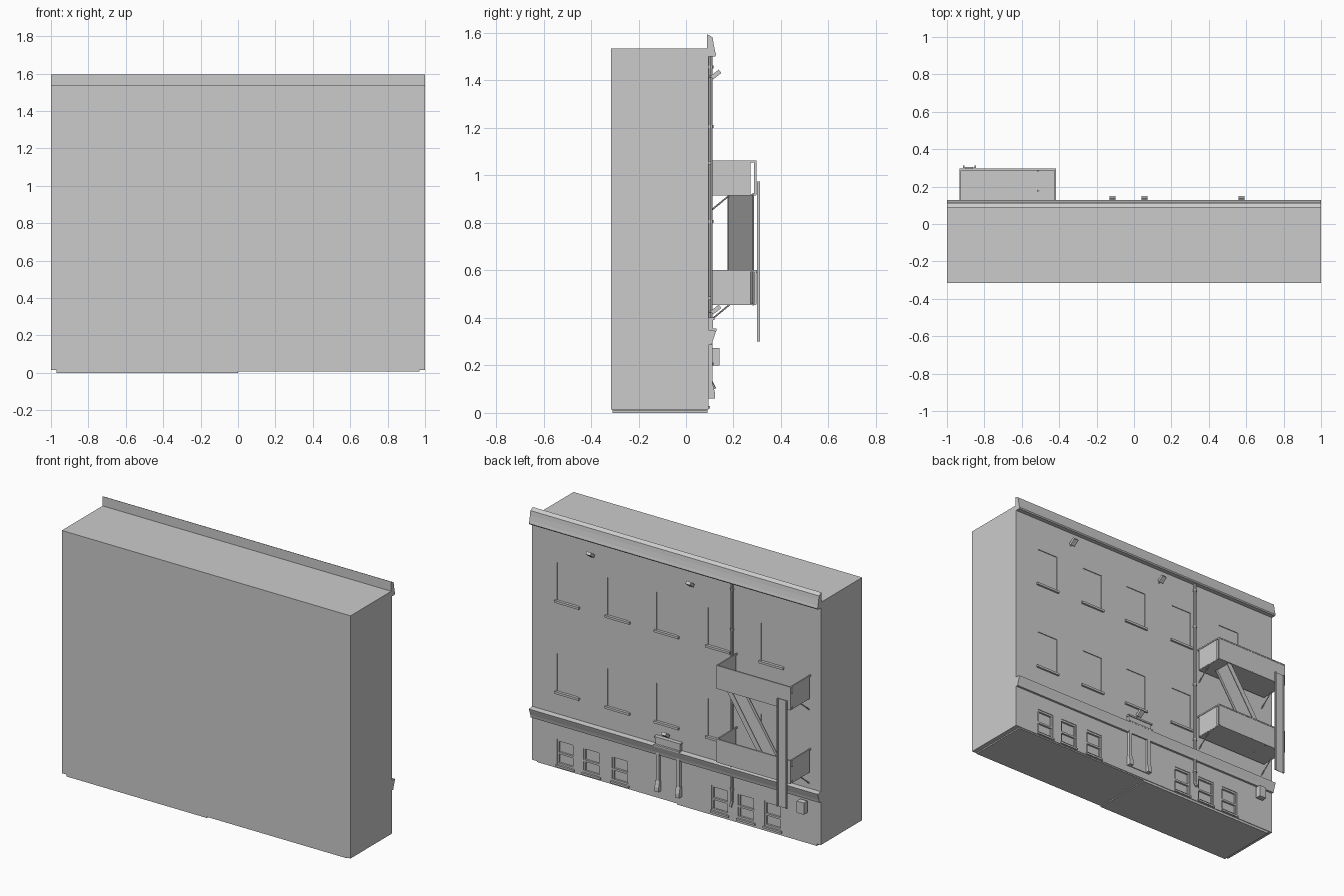
import bpy, bmesh, math
from mathutils import Matrix, Vector

if "Cube" in bpy.data.objects:
    bpy.data.objects.remove(bpy.data.objects["Cube"])

WALL = 0.094  # facade plane, facing +y


def finish(name, bm):
    bmesh.ops.recalc_face_normals(bm, faces=bm.faces)
    me = bpy.data.meshes.new(name)
    bm.to_mesh(me)
    bm.free()
    ob = bpy.data.objects.new(name, me)
    bpy.context.collection.objects.link(ob)
    return ob


def add_box(bm, x0, x1, y0, y1, z0, z1, rot=None):
    m = Matrix.Translation(((x0 + x1) / 2, (y0 + y1) / 2, (z0 + z1) / 2))
    if rot:
        m = m @ rot
    m = m @ Matrix.Diagonal((x1 - x0, y1 - y0, z1 - z0, 1))
    bmesh.ops.create_cube(bm, size=1, matrix=m)


def boxes(name, *items):
    bm = bmesh.new()
    for it in items:
        add_box(bm, *it)
    return finish(name, bm)


def extrude_x(name, profile, x0, x1):
    bm = bmesh.new()
    f = bm.faces.new([bm.verts.new((x0, y, z)) for y, z in profile])
    r = bmesh.ops.extrude_face_region(bm, geom=[f])
    vs = [v for v in r["geom"] if isinstance(v, bmesh.types.BMVert)]
    bmesh.ops.translate(bm, verts=vs, vec=(x1 - x0, 0, 0))
    return finish(name, bm)


def rod(bm, a, b, r, n=8):
    a, b = Vector(a), Vector(b)
    d = b - a
    m = Matrix.Translation((a + b) / 2) @ d.to_track_quat('Z', 'Y').to_matrix().to_4x4()
    bmesh.ops.create_cone(bm, cap_ends=True, segments=n, radius1=r, radius2=r,
                          depth=d.length, matrix=m)


UPPER_X = [0.755, 0.405, 0.065, -0.29, -0.66]
GROUND_X = [0.77, 0.588, 0.39, -0.30, -0.483, -0.667]
ROWS = [(0.49, 0.725), (1.06, 1.295)]

# main block with recessed window openings
body = boxes("building_body", (-1, 1, -0.315, WALL, 0.015, 1.535))
cuts = [(x - .073, x + .073, WALL - .005, .2, z0, z1) for x in UPPER_X for z0, z1 in ROWS]
cuts += [(x - .058, x + .058, WALL - .016, .2, 0.03, 0.19) for x in GROUND_X]
cutter = boxes("window_cutter", *cuts)
cutter.hide_render = True
mod = body.modifiers.new("openings", 'BOOLEAN')
mod.object = cutter
mod.solver = 'EXACT'
bpy.context.view_layer.objects.active = body
bpy.ops.object.modifier_apply(modifier="openings")
bpy.data.objects.remove(cutter)

# thin underside slabs
boxes("base_slab", (-.97, 0, -.31, .09, 0, .016), (0, .97, -.31, .09, .007, .016))

# cornice and string course
extrude_x("roof_cornice", [(.088, 1.595), (.112, 1.582), (.116, 1.555), (.122, 1.525),
                           (.127, 1.507), (.122, 1.5), (.088, 1.5)], -1, 1)
extrude_x("string_course", [(.09, .35), (.127, .345), (.122, .33), (.113, .305),
                            (.108, .285), (.09, .285)], -1, 1)

# window sills
boxes("upper_sills", *[(x - .085, x + .085, .085, .106, z0 - .014, z0)
                       for x in UPPER_X for z0, _ in ROWS])
# ground window sashes: side stiles, rails, sill
sash = []
for x in GROUND_X:
    y0, y1 = WALL - .017, WALL - .006
    sash += [(x + s * .053 - .005, x + s * .053 + .005, y0, y1, .03, .19) for s in (-1, 1)]
    sash += [(x - .058, x + .058, y0, y1 + .002, z, z + .012) for z in (.03, .098, .178)]
    sash += [(x - .064, x + .064, .08, .102, .018, .03)]
boxes("ground_window_frames", *sash)

# entrance: door leaf, pilasters with stepped feet, lintel
DX = 0.048
door = [(DX - .062, DX + .062, .085, .099, .06, .37),
        (DX - .088, DX + .088, .085, .128, .345, .355),
        (DX - .085, DX + .085, .085, .114, .355, .395),
        (DX - .09, DX + .09, .085, .12, .392, .402)]
for s in (-1, 1):
    c = DX + s * .071
    door += [(c - .011, c + .011, .085, .112, .06, .36)]
boxes("entrance_portal", *door)
for s in (-1, 1):
    c = DX + s * .071
    extrude_x("portal_foot", [(.09, .06), (.122, .06), (.122, .085), (.112, .125), (.09, .125)],
              c - .014, c + .014)

# drainpipe with clips and spout
bm = bmesh.new()
rod(bm, (-.39, .103, .125), (-.39, .103, 1.51), .009)
rod(bm, (-.39, .101, .135), (-.39, .119, .1), .009)
for z in (.2, .42, .8, 1.2, 1.45):
    rod(bm, (-.39, .103, z), (-.39, .103, z + .012), .012)
finish("drainpipe", bm)

# tilted flood lamps on short arms
tilt = Matrix.Rotation(math.radians(38), 4, 'X')
for x, z in ((.575, 1.425), (-.115, 1.425), (.055, .435)):
    bm = bmesh.new()
    add_box(bm, x - .016, x + .016, .104, .148, z - .009, z + .009, tilt)
    rod(bm, (x, .09, z - .012), (x, .122, z - .004), .005, 6)
    finish("flood_lamp", bm)

# meter box
boxes("meter_box", (-.915, -.865, .105, .141, .2, .273), (-.905, -.875, .09, .106, .21, .263))

# fire escape platforms: floor, railing sheets, posts, top rails
X0, X1, Y0, Y1 = -.928, -.42, .105, .294
T = .0025
for z in (.457, .918):
    top = z + .142
    boxes("platform_floor", (X0, X1, Y0, Y1, z - .003, z + .003))
    sheets = [(X0, X1, Y1 - T, Y1, z, top)]
    sheets += [(x - T / 2, x + T / 2, Y0, .272, z, top) for x in (X0, X1)]
    boxes("railing_panels", *sheets)
    mid = (X0 + X1) / 2
    rails = [(x - .004, x + .004, Y1 - .008, Y1 + .002, z, top) for x in (X0, mid, X1)]
    rails += [(x - .004, x + .004, Y0 - .012, Y1, top - .006, top + .003) for x in (X0, X1)]
    rails += [(X0, X1, Y1 - .007, Y1 + .002, top - .006, top + .002)]
    boxes("railing_frame", *rails)
    bm = bmesh.new()
    for x in (X0 + .01, X1 - .01):
        rod(bm, (x, .09, z - .078), (x, .185, z), .0035, 6)
    finish("platform_braces", bm)

# sloping stair between platforms: tread sheet and two stringers
A, B = Vector((-.50, 0, .918)), Vector((-.80, 0, .46))
d = B - A
rot = Matrix.Rotation(math.atan2(-d.z, d.x), 4, 'Y')
c, L = (A + B) / 2, d.length
bm = bmesh.new()
add_box(bm, c.x - L / 2, c.x + L / 2, .178, .284, c.z - .002, c.z + .002, rot)
for y in (.178, .284):
    add_box(bm, c.x - L / 2, c.x + L / 2, y - .003, y + .003, c.z - .016, c.z + .016, rot)
finish("escape_stair", bm)

# drop ladder
boxes("drop_ladder", (-.915, -.845, .302, .305, .3, .975),
      *[(x - .004, x + .004, .300, .312, .3, .975) for x in (-.911, -.849)],
      (-.90, -.86, .29, .304, .59, .6))
